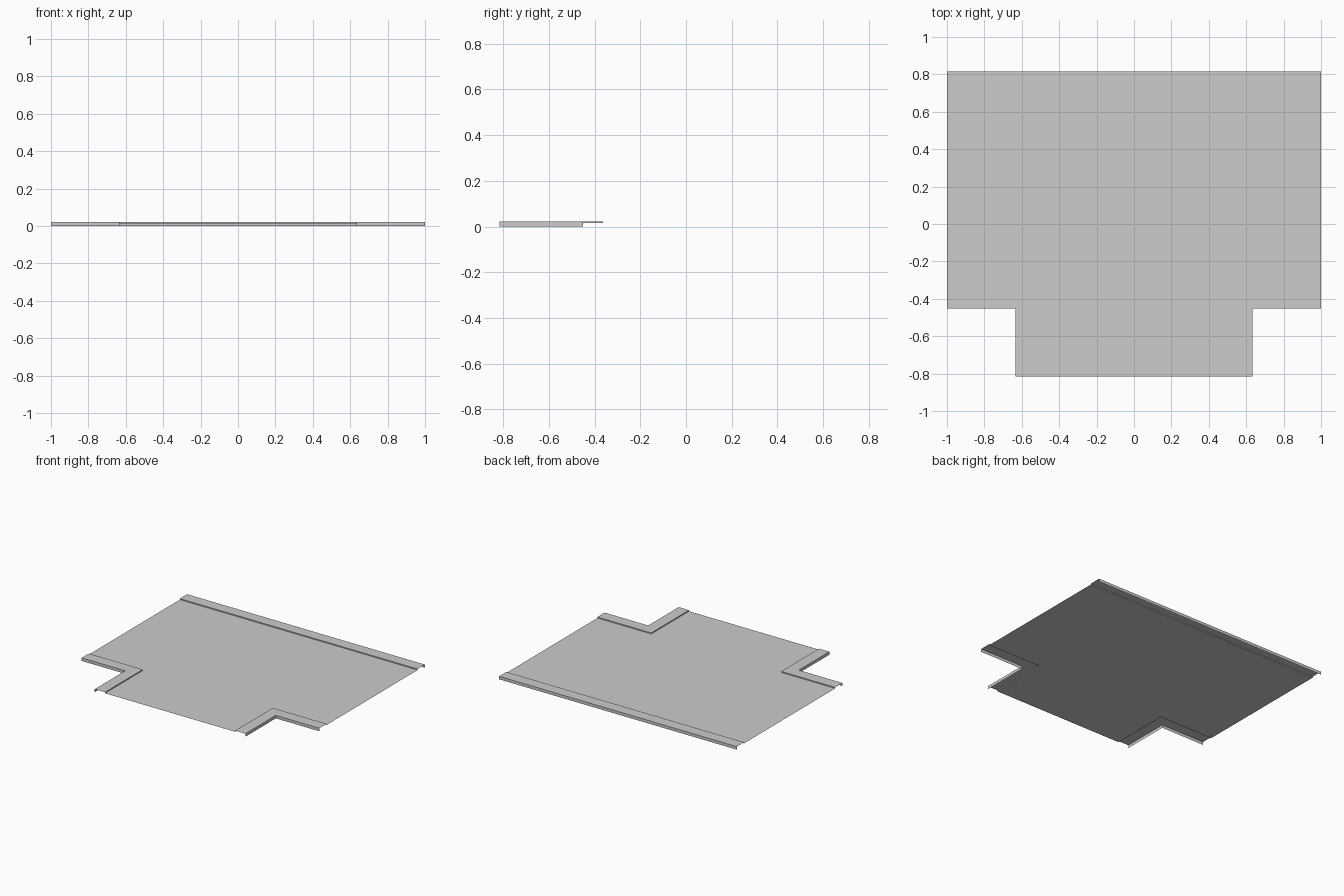
import bpy

cube = bpy.data.objects.get("Cube")
if cube:
    bpy.data.objects.remove(cube, do_unlink=True)

ROAD_Z, TOP_Z = 0.015, 0.023
HALF_X, HALF_Y = 1.0, 0.8165
ROAD = 0.5465          # half width of the carriageway
KERB = 0.087           # width of the kerb
BACK = HALF_Y - KERB   # inner edge of the back kerb
FRONT = BACK - 2 * ROAD

grey = bpy.data.materials.new("concrete grey")
grey.use_nodes = True
grey.diffuse_color = (0.6, 0.6, 0.6, 1)
grey.node_tree.nodes["Principled BSDF"].inputs["Base Color"].default_value = (0.6, 0.6, 0.6, 1)


def add_mesh(name, verts, faces):
    mesh = bpy.data.meshes.new(name)
    mesh.from_pydata(verts, [], faces)
    mesh.materials.append(grey)
    obj = bpy.data.objects.new(name, mesh)
    bpy.context.collection.objects.link(obj)
    return obj


def kerb(name, path):
    """Sweep the kerb section along a path of (x, y, outward x, outward y)."""
    section = [(0, ROAD_Z), (0, TOP_Z), (KERB, TOP_Z), (KERB, 0)]
    n = len(section)
    verts = [(x + ox * d, y + oy * d, z) for x, y, ox, oy in path for d, z in section]
    faces = [(i * n + j, i * n + j + 1, (i + 1) * n + j + 1, (i + 1) * n + j)
             for i in range(len(path) - 1) for j in range(n - 1)]
    return add_mesh(name, verts, faces)


# T-shaped road sheet
outline = [(-ROAD, -HALF_Y), (ROAD, -HALF_Y), (ROAD, FRONT), (HALF_X, FRONT),
           (HALF_X, BACK), (-HALF_X, BACK), (-HALF_X, FRONT), (-ROAD, FRONT)]
add_mesh("road_surface", [(x, y, ROAD_Z) for x, y in outline], [(0, 1, 2, 7), (2, 3, 4, 5, 6, 7)])

# Straight kerb along the back
kerb("back_kerb", [(HALF_X, BACK, 0, 1), (-HALF_X, BACK, 0, 1)])

# Mitred corner kerbs, left and right
for side, name in ((1, "left_corner_kerb"), (-1, "right_corner_kerb")):
    path = [(side * ROAD, -HALF_Y, side, 0), (side * ROAD, FRONT, side, -1),
            (side * HALF_X, FRONT, 0, -1)]
    corner = kerb(name, path if side > 0 else path[::-1])
    corner.data.flip_normals()

# Keep every sheet facing up and outward
for obj in bpy.context.collection.objects:
    if obj.type == 'MESH' and obj.name.endswith("kerb"):
        top = max(obj.data.polygons, key=lambda p: abs(p.normal.z))
        if top.normal.z < 0:
            obj.data.flip_normals()
